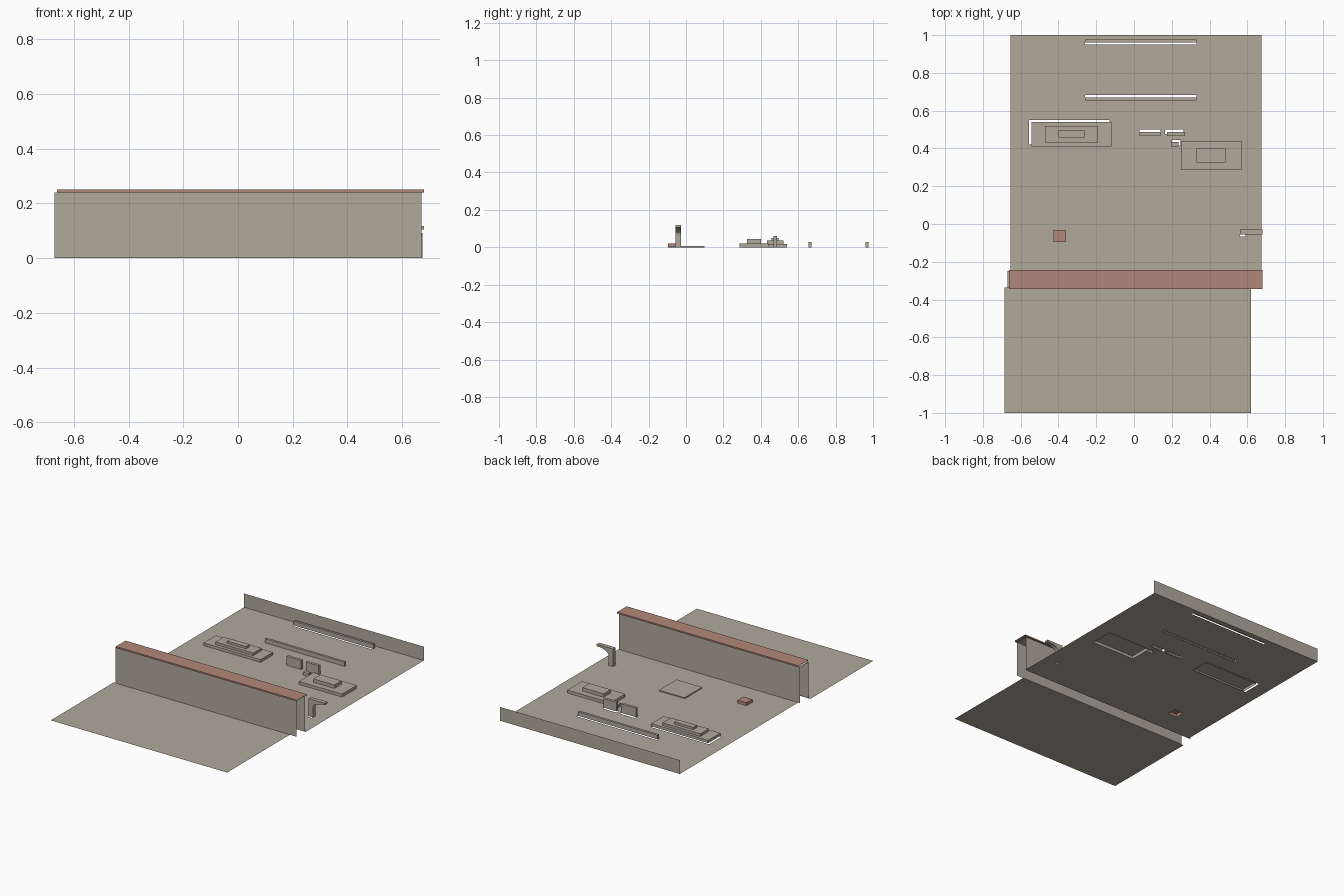
import bpy, bmesh, math

if "Cube" in bpy.data.objects:
    bpy.data.objects.remove(bpy.data.objects["Cube"])


def material(name, rgb):
    m = bpy.data.materials.new(name)
    m.use_nodes = True
    m.diffuse_color = (*rgb, 1)
    m.node_tree.nodes["Principled BSDF"].inputs["Base Color"].default_value = (*rgb, 1)
    return m


stone = material("warm_stone", (0.44, 0.40, 0.33))
brick = material("dusty_brick", (0.45, 0.245, 0.195))


def finish(name, bm, mat):
    me = bpy.data.meshes.new(name)
    bm.to_mesh(me)
    bm.free()
    me.materials.append(mat)
    ob = bpy.data.objects.new(name, me)
    bpy.context.collection.objects.link(ob)
    return ob


def sheet(name, x0, x1, path, mat):
    """Thin sheet: a path of (y, z) points swept along x."""
    bm = bmesh.new()
    rows = [[bm.verts.new((x, y, z)) for x in (x0, x1)] for y, z in path]
    for a, b in zip(rows, rows[1:]):
        bm.faces.new((a[0], a[1], b[1], b[0]))
    return finish(name, bm, mat)


def steps(name, mat, *boxes):
    """Stack of boxes with open bottoms: (x0, x1, y0, y1, z0, z1)."""
    bm = bmesh.new()
    for x0, x1, y0, y1, z0, z1 in boxes:
        corners = ((x0, y0), (x1, y0), (x1, y1), (x0, y1))
        low = [bm.verts.new((x, y, z0)) for x, y in corners]
        top = [bm.verts.new((x, y, z1)) for x, y in corners]
        bm.faces.new(top)
        for i in range(4):
            j = (i + 1) % 4
            bm.faces.new((low[i], low[j], top[j], top[i]))
    return finish(name, bm, mat)


def ground(name, x0, x1, y0, y1, holes):
    """Flat ground with rectangular holes (x0, x1, y0, y1)."""
    bm = bmesh.new()
    xs = sorted({x0, x1, *(v for h in holes for v in h[:2])})
    ys = sorted({y0, y1, *(v for h in holes for v in h[2:])})
    grid = {(x, y): bm.verts.new((x, y, 0)) for x in xs for y in ys}
    for xa, xb in zip(xs, xs[1:]):
        for ya, yb in zip(ys, ys[1:]):
            cx, cy = (xa + xb) / 2, (ya + yb) / 2
            if any(h[0] < cx < h[1] and h[2] < cy < h[3] for h in holes):
                continue
            bm.faces.new([grid[p] for p in ((xa, ya), (xb, ya), (xb, yb), (xa, yb))])
    loose = [v for v in bm.verts if not v.link_faces]
    bmesh.ops.delete(bm, geom=loose, context='VERTS')
    return finish(name, bm, stone)


# Ground: main yard with slots beside the fittings, and the front strip
ground("yard_floor", -0.655, 0.675, -0.25, 1.0, [
    (-0.26, 0.33, 0.95, 0.968),
    (-0.26, 0.33, 0.664, 0.682),
    (-0.555, -0.13, 0.42, 0.55),
    (0.25, 0.57, 0.285, 0.44),
    (0.03, 0.14, 0.477, 0.5),
    (0.165, 0.262, 0.477, 0.5),
    (0.20, 0.247, 0.415, 0.445),
    (-0.425, -0.36, -0.095, -0.032),
    (0.56, 0.59, -0.065, -0.045),
])
ground("front_ground", -0.685, 0.62, -1.0, -0.335, [])

# Boundary walls: hollow front wall, open-ended coping, low back wall
sheet("front_wall", -0.67, 0.67,
      [(-0.338, 0), (-0.338, 0.24), (-0.25, 0.24), (-0.25, 0)], stone)
sheet("wall_coping", -0.662, 0.68,
      [(-0.345, 0.24), (-0.345, 0.25), (-0.243, 0.25), (-0.243, 0.24)], brick)
sheet("back_wall", -0.655, 0.675, [(1.0, 0), (1.0, 0.092)], stone)

# Stepped platforms
steps("right_platform", stone,
      (-0.542, -0.12, 0.41, 0.54, 0, 0.018),
      (-0.47, -0.19, 0.432, 0.52, 0.018, 0.035),
      (-0.40, -0.26, 0.457, 0.495, 0.035, 0.05))
steps("left_platform", stone,
      (0.25, 0.57, 0.285, 0.44, 0, 0.02),
      (0.33, 0.485, 0.325, 0.40, 0.02, 0.043))

# Long low bars
for name, y in (("back_bar", 0.96), ("middle_bar", 0.655)):
    steps(name, stone, (-0.26, 0.33, y, y + 0.016, 0, 0.028))

# Upright slabs, small block, floor plate and brick block
steps("slab_right", stone, (0.03, 0.14, 0.467, 0.486, 0, 0.06))
steps("slab_left", stone, (0.175, 0.27, 0.467, 0.486, 0, 0.06))
steps("small_block", stone, (0.195, 0.235, 0.41, 0.434, 0, 0.02))
steps("floor_plate", stone, (-0.06, 0.13, -0.085, 0.10, 0, 0.007))
steps("brick_block", brick, (-0.425, -0.36, -0.095, -0.032, 0, 0.02))

# Bracket post with a curved arm
arc = [(0.68 - 0.088 * math.cos(t * math.pi / 12), 0.065 + 0.04 * math.sin(t * math.pi / 12))
       for t in range(7)]
outline = [(0.56, 0), (0.592, 0), *arc, (0.68, 0.118), (0.56, 0.118)]
bm = bmesh.new()
face = bm.faces.new([bm.verts.new((x, -0.055, z)) for x, z in outline])
side = bmesh.ops.extrude_face_region(bm, geom=[face], use_keep_orig=True)
bmesh.ops.translate(bm, vec=(0, 0.027, 0),
                    verts=[g for g in side["geom"] if isinstance(g, bmesh.types.BMVert)])
bmesh.ops.recalc_face_normals(bm, faces=bm.faces)
finish("bracket_post", bm, stone)
